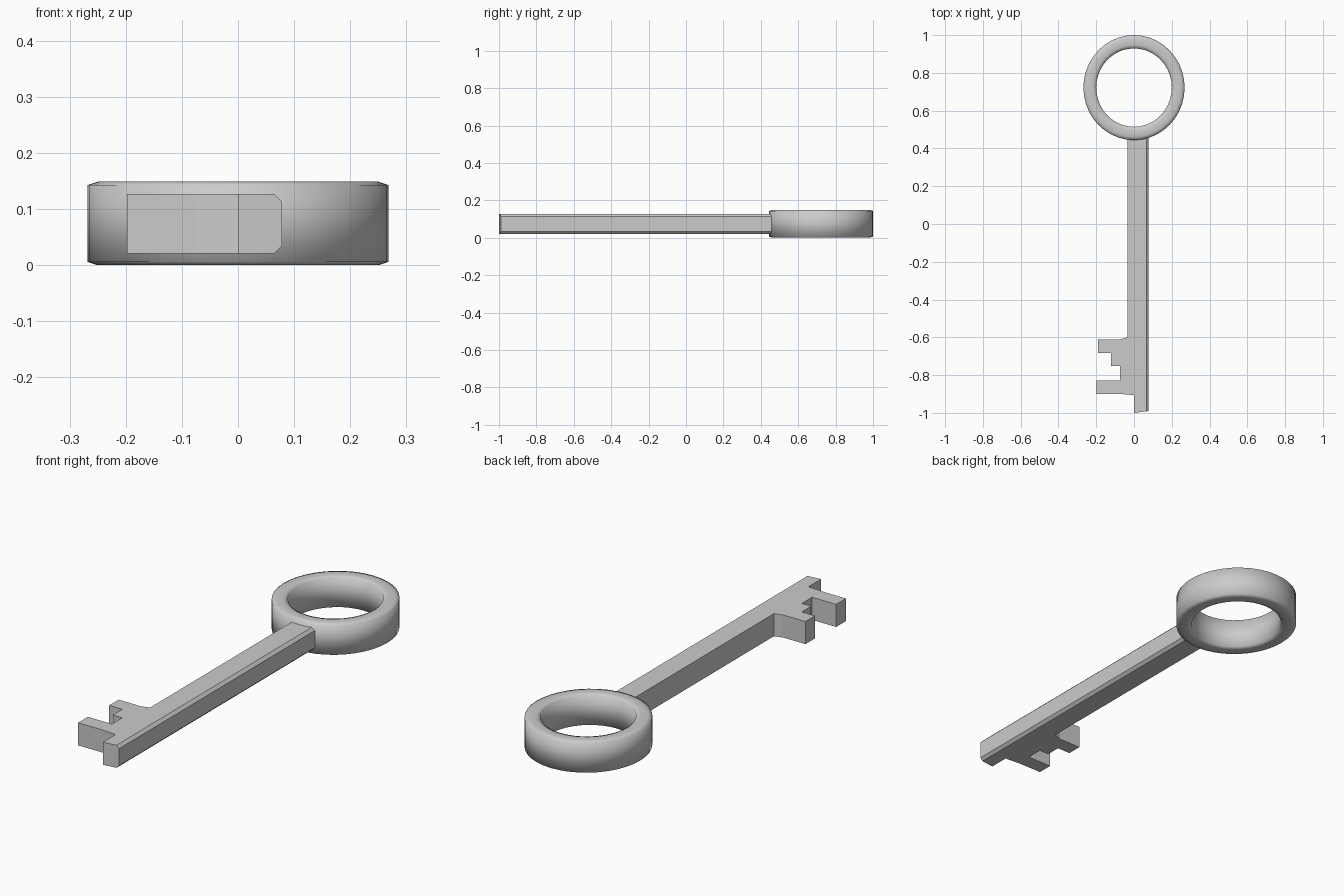
import bpy, bmesh
from math import sin, cos, pi

if "Cube" in bpy.data.objects:
    bpy.data.objects.remove(bpy.data.objects["Cube"])


def make_object(name, bm):
    bmesh.ops.recalc_face_normals(bm, faces=bm.faces)
    mesh = bpy.data.meshes.new(name)
    bm.to_mesh(mesh)
    bm.free()
    obj = bpy.data.objects.new(name, mesh)
    bpy.context.collection.objects.link(obj)
    return obj


# Bow: slightly oval ring swept from a soft-cornered rectangular section
SEGMENTS = 40
CENTRE_Y, STRETCH = 0.722, 0.278 / 0.268
section = [(0.268, 0.006), (0.268, 0.143), (0.25, 0.149), (0.218, 0.149),
           (0.2, 0.143), (0.2, 0.006), (0.218, 0.0), (0.25, 0.0)]
bm = bmesh.new()
rings = []
for i in range(SEGMENTS):
    a = 2 * pi * i / SEGMENTS
    rings.append([bm.verts.new((r * cos(a), CENTRE_Y + r * STRETCH * sin(a), z))
                  for r, z in section])
for i in range(SEGMENTS):
    p, q = rings[i], rings[(i + 1) % SEGMENTS]
    for j in range(len(section)):
        k = (j + 1) % len(section)
        bm.faces.new((p[j], q[j], q[k], p[k]))
for f in bm.faces:
    f.smooth = True
make_object("bow_ring", bm)

# Shank and bit: one extruded outline, end buried in the ring wall
Z0, Z1, RIGHT = 0.021, 0.127, 0.078
outline = [(RIGHT, 0.475), (-0.035, 0.475), (-0.035, -0.6), (-0.075, -0.612),
           (-0.19, -0.612), (-0.19, -0.682), (-0.122, -0.682), (-0.122, -0.752),
           (-0.073, -0.752), (-0.073, -0.828), (-0.198, -0.828), (-0.198, -0.9),
           (-0.073, -0.9), (0.0, -0.906), (0.0, -1.0), (RIGHT, -0.99)]
bm = bmesh.new()
base = bm.faces.new([bm.verts.new((x, y, Z0)) for x, y in outline])
top = bmesh.ops.extrude_face_region(bm, geom=[base], use_keep_orig=True)["geom"]
bmesh.ops.translate(bm, vec=(0, 0, Z1 - Z0),
                    verts=[g for g in top if isinstance(g, bmesh.types.BMVert)])
bmesh.ops.recalc_face_normals(bm, faces=bm.faces)

# Chamfer along the two long edges of the plain side
long_edges = [e for e in bm.edges if all(v.co.x > RIGHT - 0.001 for v in e.verts)
              and e.calc_length() > 1]
bmesh.ops.bevel(bm, geom=long_edges, offset=0.013, segments=1, affect='EDGES')
make_object("shank_and_bit", bm)
